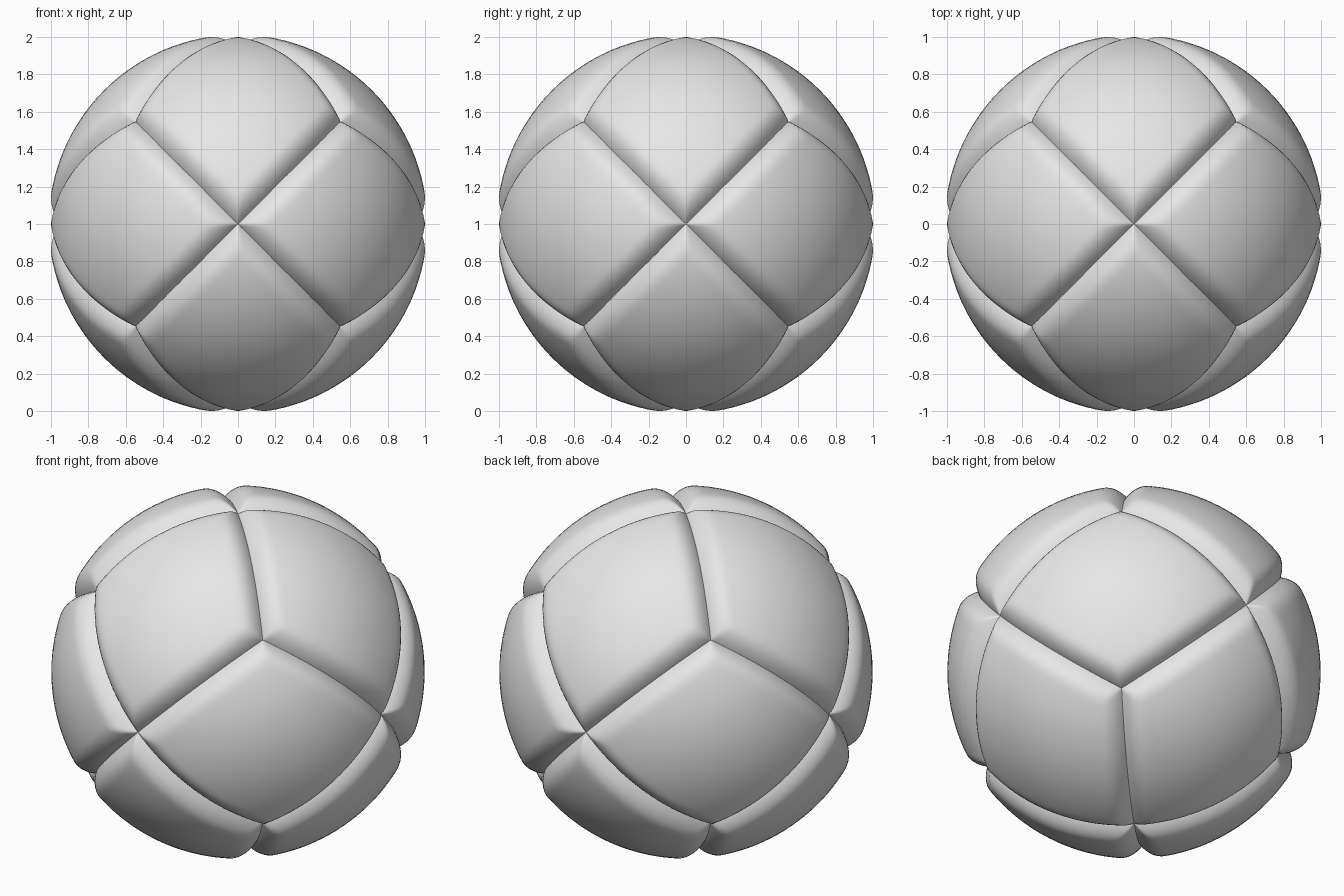
import bpy
import math
from mathutils import Vector

cube = bpy.data.objects.get("Cube")
if cube:
    bpy.data.objects.remove(cube, do_unlink=True)

RADIUS = 1.012        # outer ball surface
GROOVE_RADIUS = 0.945  # bottom of the seams
BEVEL = 0.12          # width of the rounded edge of each panel
STEPS = 40

grey = bpy.data.materials.new("light grey")
grey.use_nodes = True
colour = (0.8, 0.8, 0.8, 1)
grey.diffuse_color = colour
grey.node_tree.nodes["Principled BSDF"].inputs["Base Color"].default_value = colour

# Grid lines crowd towards the panel edges, where the bevel is
spacing = [(1 - math.cos(math.pi * i / STEPS)) / 2 for i in range(STEPS + 1)]


def add_panel(name, axis_a, axis_b, side):
    """One rhombic panel of the ball, spanning two axis points and two corners."""
    middle = (axis_a + axis_b) / 2
    a, b, c, d = axis_a, middle + side, axis_b, middle - side
    if (b - a).cross(d - a).dot(middle) < 0:
        b, d = d, b
    ring = [a, b, c, d]
    seams = [ring[i].cross(ring[(i + 1) % 4]).normalized() for i in range(4)]

    verts = []
    for v in spacing:
        for u in spacing:
            p = (a + (b - a) * u + (d - a) * v).normalized()
            edge = min(abs(p.dot(n)) for n in seams)
            t = min(edge / BEVEL, 1)
            rise = 1 - (1 - t) ** 2
            verts.append(p * (GROOVE_RADIUS + (RADIUS - GROOVE_RADIUS) * rise))
    row = STEPS + 1
    faces = [(j * row + i, j * row + i + 1, (j + 1) * row + i + 1, (j + 1) * row + i)
             for j in range(STEPS) for i in range(STEPS)]

    mesh = bpy.data.meshes.new(name)
    mesh.from_pydata(verts, [], faces)
    mesh.materials.append(grey)
    mesh.shade_smooth()
    panel = bpy.data.objects.new(name, mesh)
    panel.location.z = 1
    bpy.context.collection.objects.link(panel)


# Twelve panels, one between each pair of neighbouring axis directions
axes = [Vector((1, 0, 0)), Vector((0, 1, 0)), Vector((0, 0, 1))]
number = 1
for k in range(3):
    for sign_a in (1, -1):
        for sign_b in (1, -1):
            add_panel(f"ball_panel_{number}", axes[(k + 1) % 3] * 2 * sign_a,
                      axes[(k + 2) % 3] * 2 * sign_b, axes[k])
            number += 1
